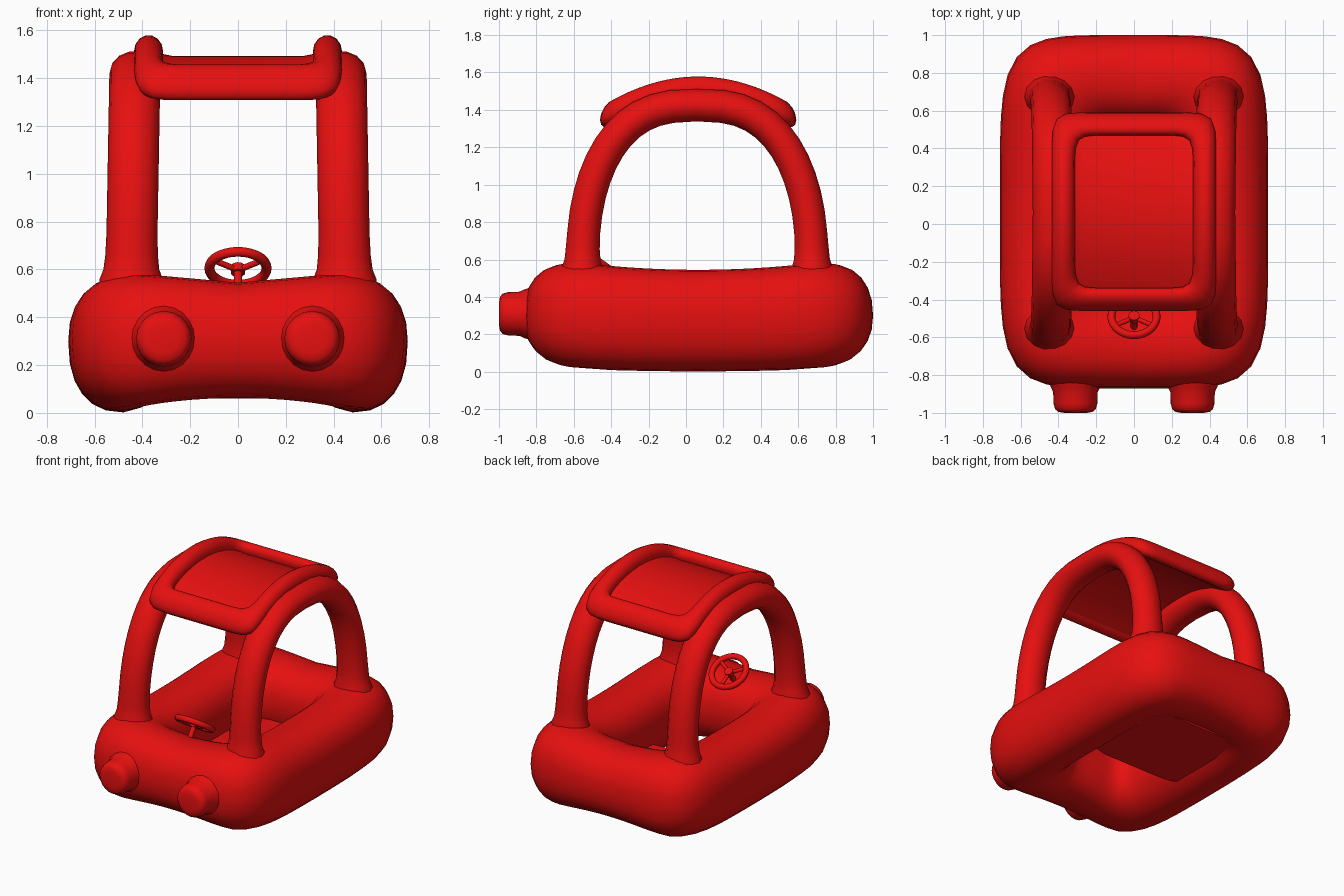
import bpy, bmesh, math
from mathutils import Vector

cube = bpy.data.objects.get("Cube")
if cube:
    bpy.data.objects.remove(cube, do_unlink=True)

red = bpy.data.materials.new("glossy red")
red.use_nodes = True
color = (0.8, 0.005, 0.005, 1)
red.diffuse_color = color
red.node_tree.nodes["Principled BSDF"].inputs["Base Color"].default_value = color

MID_Y = 0.065  # middle of the body along its length


def skin(name, rings, loop=False):
    """Skin a list of equal closed rings; loop joins last to first, else capped."""
    bm = bmesh.new()
    rows = [[bm.verts.new(p) for p in ring] for ring in rings]
    count = len(rows[0])
    for i in range(len(rows) if loop else len(rows) - 1):
        a, b = rows[i], rows[(i + 1) % len(rows)]
        for j in range(count):
            k = (j + 1) % count
            bm.faces.new((a[j], a[k], b[k], b[j]))
    if not loop:
        bm.faces.new(rows[0])
        bm.faces.new(rows[-1])
    bmesh.ops.recalc_face_normals(bm, faces=bm.faces)
    mesh = bpy.data.meshes.new(name)
    bm.to_mesh(mesh)
    bm.free()
    obj = bpy.data.objects.new(name, mesh)
    bpy.context.collection.objects.link(obj)
    return finish(obj)


def finish(obj):
    obj.data.materials.append(red)
    bpy.ops.object.select_all(action='DESELECT')
    bpy.context.view_layer.objects.active = obj
    obj.select_set(True)
    bpy.ops.object.shade_smooth_by_angle(angle=math.radians(50))
    return obj


def spow(v, p):
    return math.copysign(abs(v) ** p, v)


def turn(n):
    return [2 * math.pi * i / n for i in range(n)]


def rounded_loop(hx, hy, n, count):
    """Rounded rectangle outline as a superellipse."""
    pts = []
    for t in turn(count):
        c, s = math.cos(t), math.sin(t)
        r = (abs(c) ** n + abs(s) ** n) ** (-1 / n)
        pts.append((hx * r * c, hy * r * s))
    return pts


# Inflated body ring: fuller at the corners, raised under the nose and tail
rings = []
for phi in turn(24):
    off = 0.23 * spow(math.cos(phi), 0.85)
    up = spow(math.sin(phi), 0.85)
    ring = []
    for x, y in rounded_loop(0.48 + off, 0.705 + off, 5.2, 64):
        corner = min(1, abs(x) / 0.45) * min(1, abs(y) / 0.65) ** 2
        if up > 0:
            z = 0.3 + up * (0.245 + 0.04 * corner)
        else:
            lift = 0.045 * max(0, 1 - (x / 0.47) ** 2) + 0.02 * (y / 0.8) ** 2
            z = 0.3 + up * (0.298 - lift)
        ring.append((x, y + MID_Y, z))
    rings.append(ring)
skin("body_ring", rings, loop=True)

# Seat floor closing the rear half; the front half stays open for legs
rings = []
for z, grow in ((0.06, 0), (0.1, 0.02), (0.16, 0.02), (0.2, 0)):
    rings.append([(x, y + 0.34, z)
                  for x, y in rounded_loop(0.37 + grow, 0.34 + grow, 9, 40)])
skin("seat_floor", rings)

# Side arches with flared feet
path = [(0.615, 0.45, 1.3), (0.615, 0.56, 1.2), (0.613, 0.6, 1.06), (0.612, 0.66, 1.0)]
for i in range(1, 12):
    t = math.pi / 2 * i / 12
    path.append((0.61 * math.cos(t) ** 0.74, 0.65 + 0.775 * math.sin(t), 0.97))
path = [(-d, z, s) for d, z, s in path] + [(0, 1.425, 0.95)] + path[::-1]
for side, label in ((1, "left"), (-1, "right")):
    rings = []
    for i, (d, z, scale) in enumerate(path):
        a, b = path[max(i - 1, 0)], path[min(i + 1, len(path) - 1)]
        tangent = Vector((0, b[0] - a[0], b[1] - a[1])).normalized()
        normal = tangent.cross(Vector((1, 0, 0)))
        center = Vector((side * (0.447 - 0.018 * max(0, z - 0.55)), d + 0.06, z))
        rings.append([center + Vector((0.11 * scale * math.cos(t), 0, 0))
                      + normal * 0.093 * scale * math.sin(t) for t in turn(14)])
    skin(label + "_arch", rings)


# Roof: curved padded frame around a thinner panel
def bend(y):
    return 1.512 - 0.6 * y * y


rings = []
for phi in turn(14):
    off, up = 0.061 * math.cos(phi), 0.068 * math.sin(phi)
    rings.append([(x, y + MID_Y, bend(y) + up)
                  for x, y in rounded_loop(0.374 + off, 0.464 + off, 11, 72)])
skin("roof_frame", rings, loop=True)

rings = []
for i in range(17):
    y = -0.46 + 0.92 * i / 16
    z = bend(y) - 0.04
    rings.append([(x, y + MID_Y, z + h) for x, h in
                  ((-0.37, -0.02), (0.37, -0.02), (0.37, 0.05), (0.31, 0.028),
                   (0.27, 0.02), (-0.27, 0.02), (-0.31, 0.028), (-0.37, 0.05))])
skin("roof_panel", rings)

# Headlights
for side, label in ((1, "left"), (-1, "right")):
    profile = ((0.15, -0.8), (0.13, -0.865), (0.118, -0.89), (0.116, -0.95),
               (0.108, -0.98), (0.09, -0.995), (0.06, -1.0))
    skin(label + "_headlight", [[(side * 0.31 + r * math.cos(t), y, 0.31 + r * math.sin(t))
                                 for t in turn(20)] for r, y in profile])

# Steering wheel, tilted back towards the driver
tilt = math.radians(35)
hub = Vector((0, -0.49, 0.605))
axis = Vector((0, math.sin(tilt), math.cos(tilt)))
across = Vector((0, math.cos(tilt), -math.sin(tilt)))
sideways = Vector((1, 0, 0))


def rod(name, start, end, radius):
    direction = (end - start).normalized()
    u = direction.orthogonal().normalized()
    v = direction.cross(u)
    skin(name, [[p + radius * (u * math.cos(t) + v * math.sin(t)) for t in turn(10)]
                for p in (start, end)])


bpy.ops.mesh.primitive_torus_add(major_radius=0.12, minor_radius=0.021, major_segments=28,
                                 minor_segments=10, location=hub, rotation=(-tilt, 0, 0))
rim = bpy.context.object
rim.name = "steering_rim"
finish(rim)
for i, t in enumerate(turn(3)):
    t += math.pi / 2
    rod("steering_spoke_%d" % (i + 1), hub - axis * 0.01,
        hub + (sideways * math.cos(t) + across * math.sin(t)) * 0.12, 0.013)
rod("steering_hub", hub - axis * 0.025, hub + axis * 0.01, 0.03)
rod("steering_column", hub - axis * 0.2, hub, 0.018)
